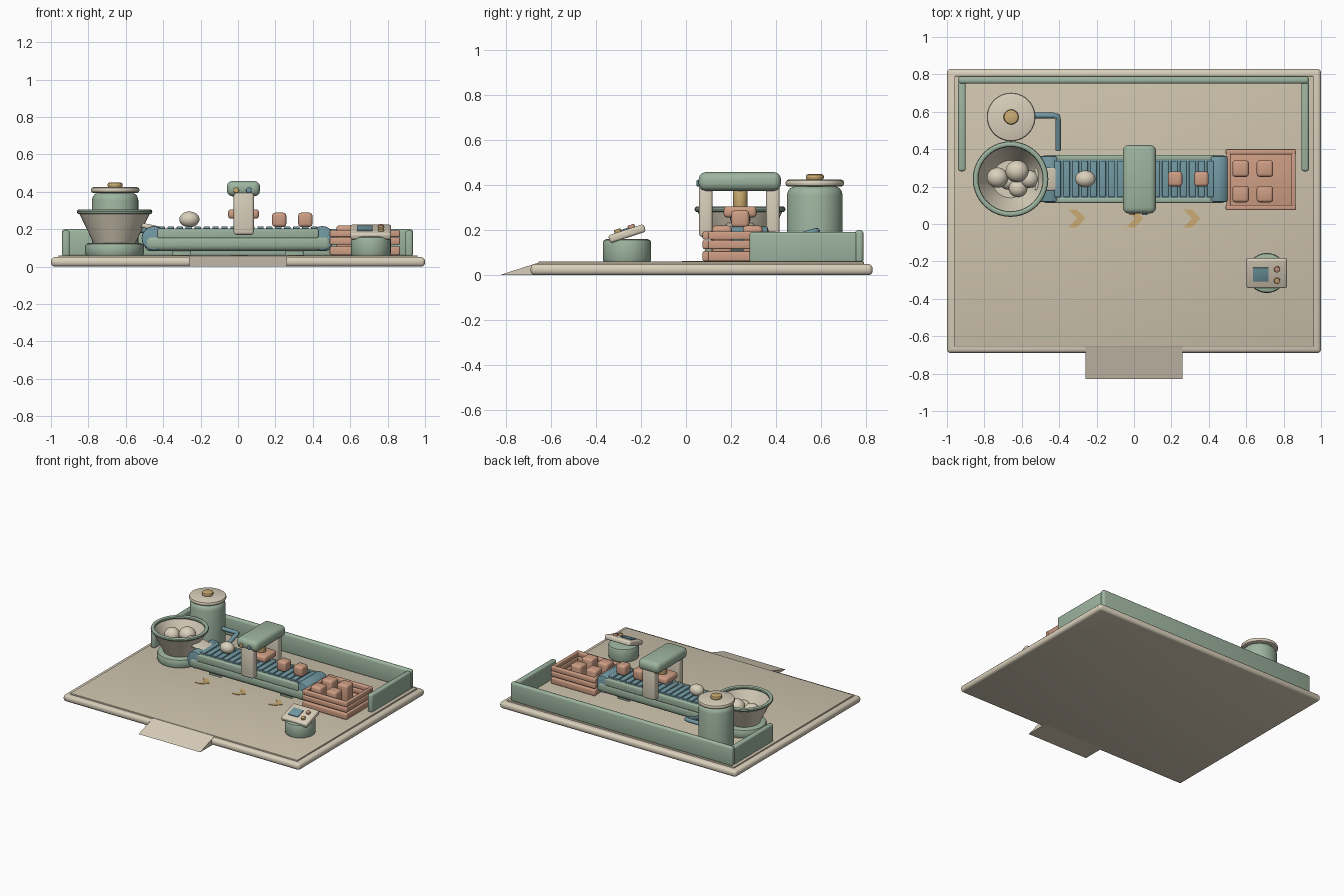
import bpy, bmesh, math
from mathutils import Matrix, Vector

if "Cube" in bpy.data.objects:
    bpy.data.objects.remove(bpy.data.objects["Cube"], do_unlink=True)


def material(name, *rgb):
    m = bpy.data.materials.new(name)
    m.use_nodes = True
    m.diffuse_color = (*rgb, 1)
    m.node_tree.nodes["Principled BSDF"].inputs["Base Color"].default_value = (*rgb, 1)
    return m


cream = material("warm cream", .70, .63, .50)
sand = material("floor sand", .62, .55, .42)
green = material("sage green", .34, .46, .35)
blue = material("dusty blue", .17, .32, .37)
salmon = material("soft salmon", .62, .34, .23)
gold = material("muted gold", .60, .41, .17)
parts = []


def finish(name, bm, mat):
    bmesh.ops.recalc_face_normals(bm, faces=bm.faces[:])
    mesh = bpy.data.meshes.new(name)
    bm.to_mesh(mesh)
    bm.free()
    mesh.materials.append(mat)
    ob = bpy.data.objects.new(name, mesh)
    bpy.context.collection.objects.link(ob)
    parts.append(ob)
    return ob


def box(name, mat, x, y, z, round_by=.01, tilt=None):
    """Rounded box from its (min, max) extents, tilted about its centre."""
    bm = bmesh.new()
    bmesh.ops.create_cube(bm, size=1)
    bmesh.ops.scale(bm, vec=(x[1] - x[0], y[1] - y[0], z[1] - z[0]), verts=bm.verts)
    if round_by:
        bmesh.ops.bevel(bm, geom=bm.edges[:], offset=round_by, segments=3,
                        profile=.5, affect='EDGES')
    if tilt:
        bm.transform(Matrix.Rotation(math.radians(tilt[1]), 4, tilt[0]))
    bm.transform(Matrix.Translation((sum(x) / 2, sum(y) / 2, sum(z) / 2)))
    return finish(name, bm, mat)


def lathe(name, mat, centre, profile, axis='Z', steps=40):
    """Revolve (radius, height) points about an axis through centre."""
    bm = bmesh.new()
    verts = [bm.verts.new((r, 0, h)) for r, h in profile]
    edges = [bm.edges.new(pair) for pair in zip(verts, verts[1:])]
    bmesh.ops.spin(bm, geom=verts + edges, cent=(0, 0, 0), axis=(0, 0, 1),
                   angle=math.tau, steps=steps)
    bmesh.ops.remove_doubles(bm, verts=bm.verts, dist=.0002)
    if axis == 'Y':
        bm.transform(Matrix.Rotation(math.pi / 2, 4, 'X'))
    bm.transform(Matrix.Translation(centre))
    return finish(name, bm, mat)


def disc(name, mat, centre, radius, height, soft=.008, axis='Z', steps=40):
    """Solid cylinder with softened rims, centred on its middle."""
    h = height / 2
    k = soft * .3
    half = [(0, h), (radius - soft, h), (radius - k, h - k), (radius, h - soft)]
    return lathe(name, mat, centre, half + [(r, -z) for r, z in half[::-1]], axis, steps)


def ball(name, mat, centre, size):
    bm = bmesh.new()
    bmesh.ops.create_uvsphere(bm, u_segments=24, v_segments=14, radius=1)
    bm.transform(Matrix.Translation(centre) @ Matrix.Diagonal((*size, 1)))
    return finish(name, bm, mat)


def prism(name, mat, outline, direction):
    bm = bmesh.new()
    face = bm.faces.new([bm.verts.new(p) for p in outline])
    new = bmesh.ops.extrude_face_region(bm, geom=[face])["geom"]
    bmesh.ops.translate(bm, vec=direction,
                        verts=[v for v in new if isinstance(v, bmesh.types.BMVert)])
    return finish(name, bm, mat)


# Floor, ramp and direction arrows
box("floor_slab", cream, (-1, 1), (-.69, .829), (0, .05), .02)
box("floor_plate", sand, (-.96, .96), (-.655, .79), (.04, .06), .003)
prism("entry_ramp", cream, [(-.26, -.829, 0), (-.26, -.655, .056), (-.26, -.655, 0)], (.52, 0, 0))
for i, cx in enumerate((-.305, .005, .31)):
    shape = [(-.045, .048), (0, .048), (.045, 0), (0, -.048), (-.045, -.048), (0, 0)]
    prism(f"floor_arrow_{i}", gold, [(cx + x, .03 + y, .059) for x, y in shape], (0, 0, .004))

# Low walls
box("back_wall", green, (-.94, .935), (.75, .788), (.055, .2), .014)
for name, x in (("right_wall", (-.94, -.9)), ("left_wall", (.895, .935))):
    box(name, green, x, (.282, .76), (.055, .192), .012)

# Storage tank with lid, knob and feed pipe
tx, ty = -.657, .572
lathe("tank_body", green, (tx, ty, 0),
      [(0, .055), (.124, .055), (.124, .355), (.119, .375), (.108, .388), (.09, .395), (0, .395)])
disc("tank_lid", cream, (tx, ty, .409), .13, .03, .012)
disc("tank_knob", gold, (tx, ty, .436), .04, .026, .01)
pipe = bpy.data.curves.new("feed_pipe", 'CURVE')
pipe.dimensions = '3D'
pipe.bevel_depth = .015
pipe.use_fill_caps = True
line = pipe.splines.new('POLY')
path = [(-.56, .58, .195), (-.43, .58, .195), (-.407, .575, .195), (-.405, .55, .187), (-.405, .395, .14)]
line.points.add(len(path) - 1)
for point, co in zip(line.points, path):
    point.co = (*co, 1)
pipe.materials.append(blue)
bpy.context.collection.objects.link(bpy.data.objects.new("feed_pipe", pipe))

# Hopper bowl filled with dough balls
hx, hy = -.66, .24
disc("hopper_base", green, (hx, hy, .09), .158, .07, .018)
lathe("hopper_bowl", cream, (hx, hy, 0),
      [(0, .11), (.105, .11), (.192, .29), (.18, .29), (.1, .135), (0, .135)])
ring = [(.187 + .015 * math.cos(a * math.tau / 10), .293 + .014 * math.sin(a * math.tau / 10))
        for a in range(11)]
lathe("hopper_rim", green, (hx, hy, 0), ring)
for i, (dx, dy, dz, r) in enumerate([(-.07, .008, .225, .057), (.035, .042, .24, .062),
                                     (.04, -.05, .205, .05), (.1, 0, .215, .05), (-.01, -.01, .17, .05)]):
    ball(f"hopper_dough_{i}", cream, (hx + dx, hy + dy, dz), (r, r * .95, r * .9))
box("hopper_chute", cream, (-.53, -.405), (.178, .302), (.199, .224), .009, ('Y', 12))

# Conveyor
cy = .241
box("conveyor_body", green, (-.5, .5), (.113, .369), (.083, .17), .03)
for side in (-1, 1):
    y = cy + side * .113
    box(f"conveyor_rail_{side}", green, (-.43, .43), (y - .015, y + .015), (.15, .204), .008)
    disc(f"conveyor_drum_{side}", blue, (side * .45, cy, .151), .065, .246, .008, 'Y')
    box(f"conveyor_foot_{side}", green, (side * .3 - .05, side * .3 + .05), (.15, .33), (.055, .1), .008)
box("belt", blue, (-.45, .45), (.14, .342), (.15, .203), 0)
for i in range(18):
    x = -.408 + i * .048
    box(f"belt_slat_{i}", blue, (x - .017, x + .017), (.144, .338), (.195, .214), .005)
ball("belt_dough", cream, (-.26, cy, .252), (.054, .045, .042))
for i, x in enumerate((.22, .36)):
    box(f"belt_cube_{i}", salmon, (x - .038, x + .038), (cy - .04, cy + .04), (.212, .288), .016)

# Press arch
for side in (-1, 1):
    y = cy - .004 + side * .149
    box(f"arch_post_{side}", cream, (-.023, .085), (y - .03, y + .03), (.17, .4), .014)
box("arch_top", green, (-.06, .118), (.056, .422), (.375, .458), .032)
disc("press_piston", gold, (.03, cy, .34), .032, .1, .004)
box("press_head", salmon, (-.053, .112), (.167, .313), (.256, .306), .016)
for name, x, mat in (("arch_button", -.01, gold), ("arch_lamp", .058, blue)):
    disc(name, mat, (x, .055, .408), .015, .016, .004, 'Y', 20)

# Slatted crate with finished cubes
box("crate_floor", salmon, (.5, .855), (.08, .39), (.06, .085), .004)
for level, z in enumerate(((.062, .107), (.117, .155), (.158, .194))):
    for side in (-1, 1):
        y = .237 + side * .149
        box(f"crate_side_slat_{level}_{side}", salmon, (.49, .866), (y - .014, y + .014), z, .007)
        x = .679 + side * .174
        box(f"crate_end_slat_{level}_{side}", salmon, (x - .011, x + .011), (.088, .386), z, .006)
for x in (.57, .7):
    for y in (.16, .296):
        box("crate_cube", salmon, (x - .044, x + .044), (y - .044, y + .044), (.084, .22), .016)

# Control console, its panel parts sharing one tilt
px, py, pz = .71, -.262, .185
disc("console_base", green, (px, py, .108), .107, .104, .014)
box("console_panel", cream, (px - .108, px + .108), (py - .083, py + .083), (pz - .018, pz + .018),
    .011, ('X', 18))
tilt = Matrix.Translation((px, py, pz)) @ Matrix.Rotation(math.radians(18), 4, 'X')
panel = [box("console_screen", blue, (-.075, .01), (-.04, .036), (.016, .024), .002),
         disc("console_button_back", salmon, (.055, .028, .022), .016, .02, .004, 'Z', 20),
         disc("console_button_front", gold, (.055, -.036, .022), .016, .02, .004, 'Z', 20)]
for ob in panel:
    ob.data.transform(tilt)

# Smooth shading with crisp corners
bpy.ops.object.select_all(action='DESELECT')
for ob in parts:
    ob.select_set(True)
bpy.context.view_layer.objects.active = parts[0]
bpy.ops.object.shade_smooth_by_angle(angle=math.radians(35))
